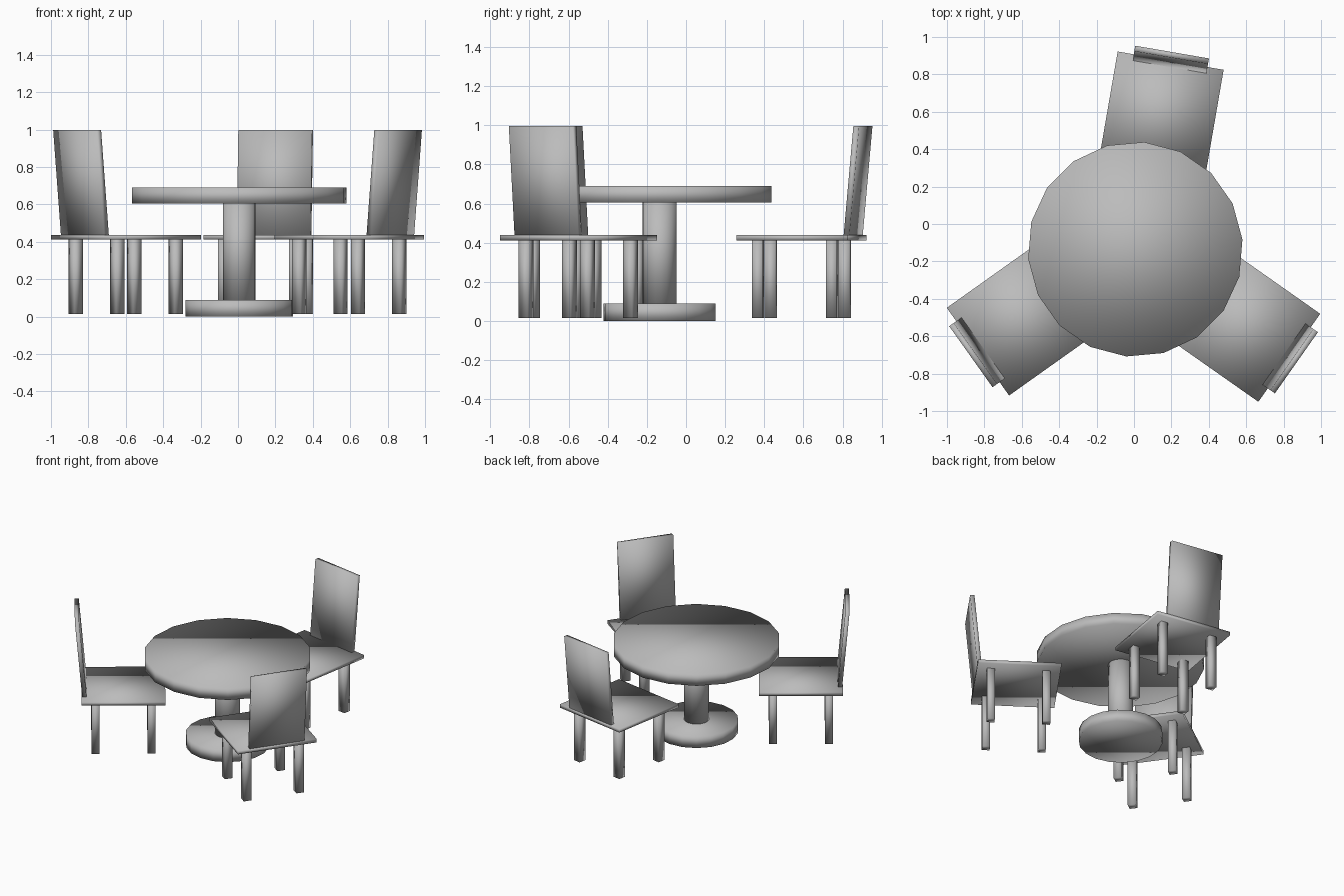
import bpy
import bmesh
from math import radians
from mathutils import Matrix, Vector

default = bpy.data.objects.get("Cube")
if default:
    bpy.data.objects.remove(default, do_unlink=True)

grey = bpy.data.materials.new("plain_grey")
grey.use_nodes = True
colour = (0.5, 0.5, 0.5, 1)
grey.diffuse_color = colour
grey.node_tree.nodes["Principled BSDF"].inputs["Base Color"].default_value = colour


def finish(name, bm, matrix):
    """Turn a bmesh into a softly shaded object placed by matrix."""
    bmesh.ops.recalc_face_normals(bm, faces=bm.faces)
    mesh = bpy.data.meshes.new(name)
    for face in bm.faces:
        face.smooth = True
    bm.to_mesh(mesh)
    bm.free()
    mesh.materials.append(grey)
    obj = bpy.data.objects.new(name, mesh)
    obj.matrix_world = matrix
    bpy.context.collection.objects.link(obj)


def disc(name, radius, bottom, top, place):
    bm = bmesh.new()
    bmesh.ops.create_cone(bm, cap_ends=True, segments=18, radius1=radius,
                          radius2=radius, depth=top - bottom,
                          matrix=Matrix.Translation((0, 0, (bottom + top) / 2)))
    finish(name, bm, place)


def box(name, size, centre, place, lean=0):
    """Box whose top is shifted by lean along local x."""
    bm = bmesh.new()
    bmesh.ops.create_cube(bm, size=1)
    for v in bm.verts:
        offset = lean if v.co.z > 0 else 0
        v.co = Vector(a * b for a, b in zip(v.co, size)) + Vector(centre)
        v.co.x += offset
    finish(name, bm, place)


# Round pedestal table
table = Matrix.Translation((0.007, -0.135, 0)) @ Matrix.Rotation(radians(15.2), 4, "Z")
disc("table_top", 0.575, 0.605, 0.69, table)
disc("table_column", 0.087, 0.08, 0.61, table)
disc("table_base", 0.288, 0, 0.088, table)

# Chairs: local +x points outward, towards the backrest
chairs = {
    "back": (0.147, 0.59, 80.2),
    "right": (-0.6, -0.516, 215.4),
    "left": (0.595, -0.55, -35.1),
}
for side, (x, y, angle) in chairs.items():
    place = Matrix.Translation((x, y, 0)) @ Matrix.Rotation(radians(angle), 4, "Z")
    box(side + "_chair_seat", (0.575, 0.575, 0.026), (0, 0, 0.425), place)
    box(side + "_chair_backrest", (0.03, 0.4, 0.565), (0.268, 0, 0.715), place, lean=0.051)
    for row, sx in (("outer", 1), ("inner", -1)):
        for end, sy in (("a", 1), ("b", -1)):
            box(f"{side}_chair_{row}_leg_{end}", (0.055, 0.055, 0.4),
                (0.192 * sx, 0.192 * sy, 0.215), place)
